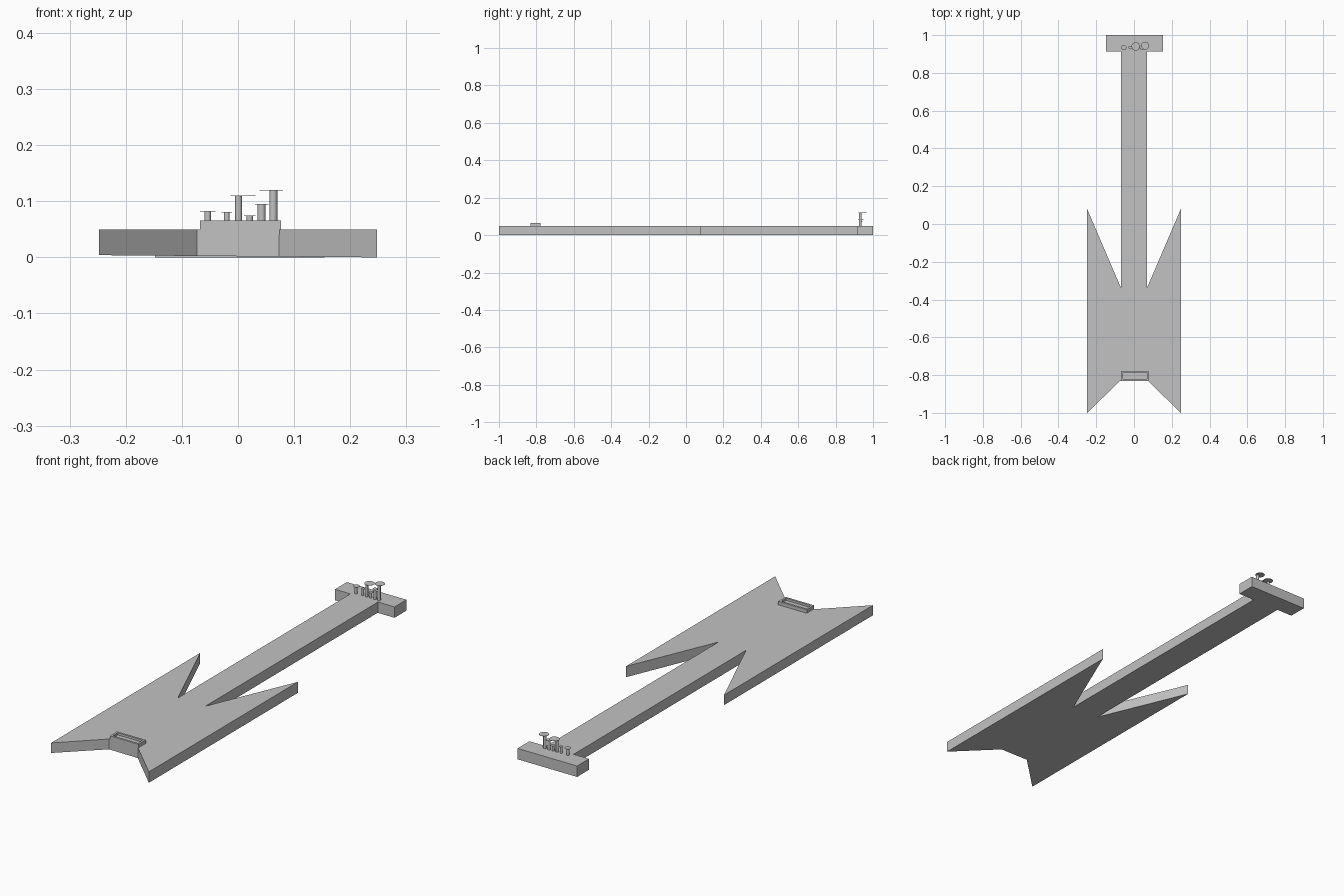
import bpy, bmesh
from mathutils import Matrix, Vector

cube = bpy.data.objects.get("Cube")
if cube:
    bpy.data.objects.remove(cube, do_unlink=True)

THICK = 0.05

grey = bpy.data.materials.new("plain_grey")
grey.use_nodes = True
colour = (0.54, 0.54, 0.54, 1)
grey.diffuse_color = colour
grey.node_tree.nodes["Principled BSDF"].inputs["Base Color"].default_value = colour


def finish(name, bm):
    bmesh.ops.recalc_face_normals(bm, faces=bm.faces)
    mesh = bpy.data.meshes.new(name)
    bm.to_mesh(mesh)
    bm.free()
    mesh.materials.append(grey)
    obj = bpy.data.objects.new(name, mesh)
    bpy.context.collection.objects.link(obj)
    return obj


def slab(name, outline, top, bottom):
    """Extruded outline; bottom is a height as a function of x."""
    bm = bmesh.new()
    lower = bm.faces.new([bm.verts.new((x, y, bottom(x))) for x, y in outline])
    new = bmesh.ops.extrude_face_region(bm, geom=[lower], use_keep_orig=True)["geom"]
    for v in new:
        if isinstance(v, bmesh.types.BMVert):
            v.co.z = top
    return finish(name, bm)


def box(x0, x1, y0, y1, z0, z1):
    bm = bmesh.new()
    bmesh.ops.create_cube(bm, size=1)
    for v in bm.verts:
        v.co = Vector((x1 if v.co.x > 0 else x0,
                       y1 if v.co.y > 0 else y0,
                       z1 if v.co.z > 0 else z0))
    return bm


def add_disc(bm, x, y, z0, z1, radius):
    bmesh.ops.create_cone(bm, cap_ends=True, segments=24, radius1=radius,
                          radius2=radius, depth=z1 - z0,
                          matrix=Matrix.Translation((x, y, (z0 + z1) / 2)))


# Body with swept horns, tail notch and long neck
half = [(0.07, 0.914), (0.07, -0.336), (0.248, 0.08), (0.248, -1), (0.073, -0.83)]
outline = half + [(-x, y) for x, y in reversed(half)]
slab("body_and_neck", outline, THICK, lambda x: 0.002 - 0.008 * x)

# Head block at the end of the neck
finish("head", box(-0.148, 0.154, 0.914, 1, 0, THICK))

# Bridge with a sunken slot
bm = box(-0.068, 0.077, -0.831, -0.778, THICK - 0.01, 0.066)
bm.normal_update()
top = max(bm.faces, key=lambda f: f.calc_center_median().z)
bmesh.ops.inset_region(bm, faces=[top], thickness=0.013)
sunk = bmesh.ops.extrude_discrete_faces(bm, faces=[top])["faces"][0]
bmesh.ops.translate(bm, verts=sunk.verts, vec=(0, 0, -0.01))
finish("bridge", bm)

# Tuning pegs: x, top height, stem radius, cap radius, cap offset
pegs = [
    (-0.054, 0.083, 0.006, 0.014, (0, 0.002)),
    (-0.020, 0.081, 0.005, 0.009, (0, 0.002)),
    (0.001, 0.110, 0.006, 0.022, (0.008, 0.008)),
    (0.021, 0.075, 0.006, 0.010, (0, 0.002)),
    (0.042, 0.095, 0.007, 0.012, (0, 0.002)),
    (0.063, 0.120, 0.007, 0.021, (-0.004, 0.012)),
]
for i, (x, height, stem, cap, (dx, dy)) in enumerate(pegs, 1):
    bm = bmesh.new()
    add_disc(bm, x, 0.932, THICK - 0.005, height - 0.001, stem)
    add_disc(bm, x + dx, 0.932 + dy, height - 0.001, height, cap)
    peg = finish(f"tuning_peg_{i}", bm)
    bpy.context.view_layer.objects.active = peg
    bpy.ops.object.select_all(action="DESELECT")
    peg.select_set(True)
    bpy.ops.object.shade_smooth_by_angle()
